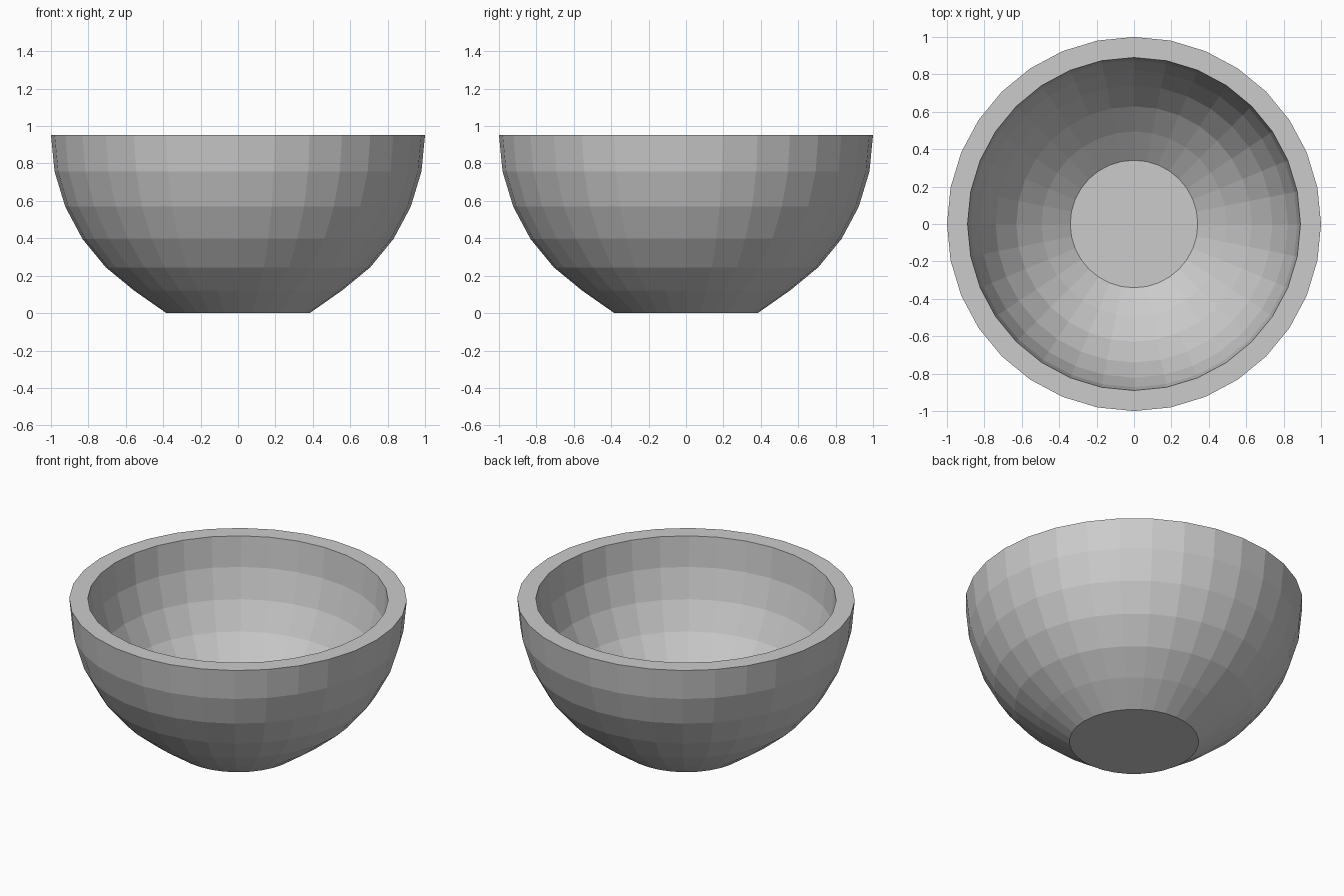
import bpy, bmesh
from math import sin, cos, pi

if "Cube" in bpy.data.objects:
    bpy.data.objects.remove(bpy.data.objects["Cube"])

SIDES = 32
RIM_Z = 0.952
INNER = 0.89   # inner wall radius relative to the outer wall
FLOOR_Z = 0.004

# Outer profile: lower hemisphere rings, cut off with a flat foot at z = 0
outer = [(sin(i * pi / 16), RIM_Z - cos(i * pi / 16)) for i in range(2, 9)]
outer[0] = (0.383, 0.0)

# Inner profile: same heights, narrower radius, very thin flat floor
inner = [(r * INNER, max(z, FLOOR_Z)) for r, z in reversed(outer)]

# Bowl: spin the profile ring by ring
bm = bmesh.new()
rings = [[bm.verts.new((r * cos(2 * pi * k / SIDES), r * sin(2 * pi * k / SIDES), z))
          for k in range(SIDES)] for r, z in outer + inner]
for a, b in zip(rings, rings[1:]):
    for k in range(SIDES):
        n = (k + 1) % SIDES
        bm.faces.new((a[k], a[n], b[n], b[k]))
bm.faces.new(rings[0][::-1])   # foot
bm.faces.new(rings[-1])        # inside floor
bmesh.ops.recalc_face_normals(bm, faces=bm.faces)

mesh = bpy.data.meshes.new("bowl")
bm.to_mesh(mesh)
bm.free()
bpy.context.collection.objects.link(bpy.data.objects.new("bowl", mesh))
